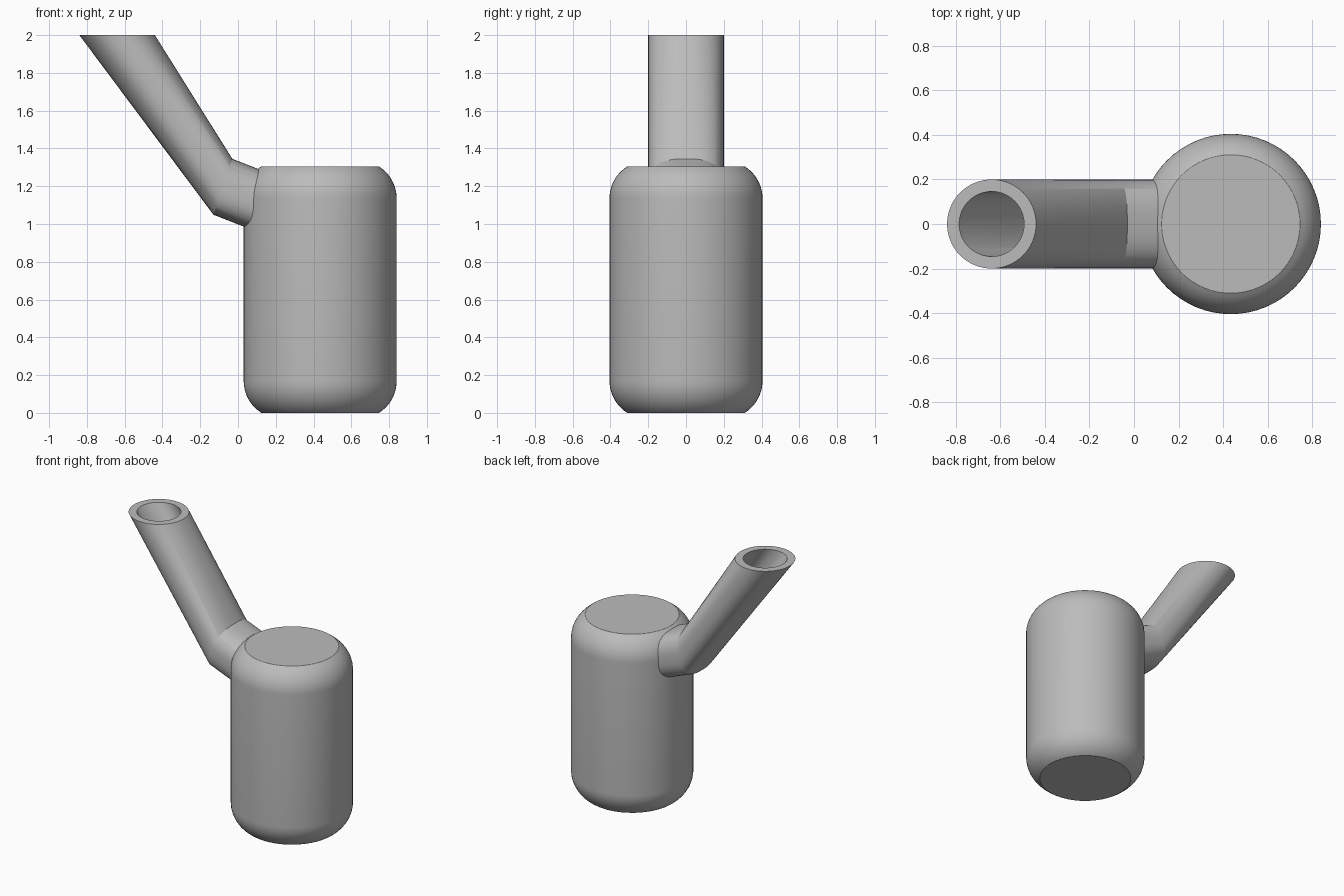
import bpy
import bmesh
from math import sin, cos, pi, radians, copysign

cube = bpy.data.objects.get("Cube")
if cube:
    bpy.data.objects.remove(cube)

GREY = (0.5, 0.5, 0.5, 1)
grey = bpy.data.materials.new("plain grey")
grey.use_nodes = True
grey.diffuse_color = GREY
grey.node_tree.nodes["Principled BSDF"].inputs["Base Color"].default_value = GREY


def loft(name, rings, closed=False):
    """Skin a list of point rings; cap the ends, or join last to first."""
    bm = bmesh.new()
    loops = [[bm.verts.new(p) for p in ring] for ring in rings]
    pairs = list(zip(loops, loops[1:]))
    if closed:
        pairs.append((loops[-1], loops[0]))
    else:
        bm.faces.new(loops[0])
        bm.faces.new(loops[-1])
    for a, b in pairs:
        n = len(a)
        for i in range(n):
            j = (i + 1) % n
            bm.faces.new((a[i], a[j], b[j], b[i]))
    bmesh.ops.recalc_face_normals(bm, faces=bm.faces)
    mesh = bpy.data.meshes.new(name)
    bm.to_mesh(mesh)
    bm.free()
    mesh.materials.append(grey)
    obj = bpy.data.objects.new(name, mesh)
    bpy.context.collection.objects.link(obj)
    bpy.ops.object.select_all(action="DESELECT")
    obj.select_set(True)
    bpy.context.view_layer.objects.active = obj
    bpy.ops.object.shade_smooth_by_angle(angle=radians(25))
    return obj


def ring(centre, half, width, power=2.0, n=64):
    """Superellipse: half is its (x, z) semi-axis, width its y semi-axis."""
    def soft(v):
        return copysign(abs(v) ** (2 / power), v)
    points = []
    for i in range(n):
        a = 2 * pi * i / n
        u, v = soft(cos(a)), soft(sin(a))
        points.append((centre[0] + half[0] * u, width * v, centre[1] + half[1] * u))
    return points


# Jar body: cylinder with rounded shoulders ending in flat caps
RADIUS, HEIGHT, ROUND, SWEEP, STEPS = 0.405, 1.305, 0.2, radians(58), 10
shoulder = [(RADIUS - ROUND * (1 - cos(SWEEP * i / STEPS)),
             ROUND * (sin(SWEEP) - sin(SWEEP * i / STEPS))) for i in range(STEPS + 1)]
profile = shoulder[::-1] + [(r, HEIGHT - z) for r, z in shoulder]
body = []
for r, z in profile:
    body.append([(x + 0.435, y, z) for x, y, _ in ring((0, 0), (r, 0), r)])
loft("jar_body", body)

# Bent hollow neck: outer wall up to the flat rim, then the bore back down
stations = [((0.15, 1.107), (0.05, 0.148), 0.2, 2.7),
            ((-0.08, 1.197), (0.05, 0.148), 0.2, 2.7),
            ((-0.64, 2.0), (0.2, 0.0), 0.2, 2.0)]
outer = [ring(c, h, w, p) for c, h, w, p in stations]
BORE = 0.73
inner = [ring(c, (h[0] * BORE, h[1] * BORE), w * BORE, p)
         for c, h, w, p in reversed(stations)]
loft("bent_neck", outer + inner, closed=True)
